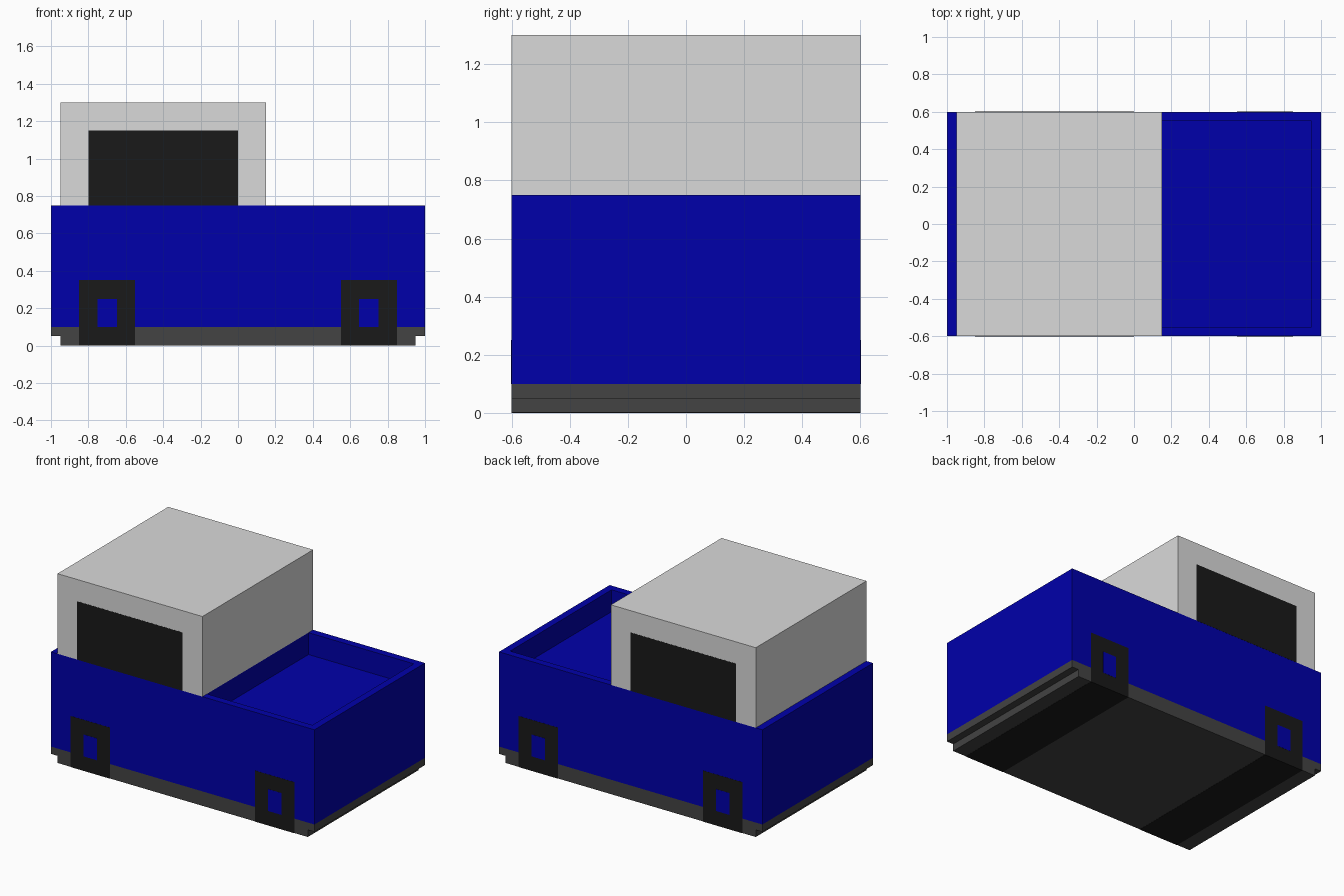
import bpy
import bmesh
from mathutils import Vector

old = bpy.data.objects.get("Cube")
if old:
    bpy.data.objects.remove(old, do_unlink=True)


def material(name, r, g, b):
    mat = bpy.data.materials.new(name)
    mat.use_nodes = True
    mat.diffuse_color = (r, g, b, 1)
    mat.node_tree.nodes["Principled BSDF"].inputs["Base Color"].default_value = (r, g, b, 1)
    return mat


blue = material("deep blue paint", 0, 0, 0.4)
silver = material("light grey", 0.7, 0.7, 0.7)
charcoal = material("dark grey", 0.057, 0.057, 0.057)
black = material("near black", 0.01, 0.01, 0.01)


def box(name, x, y, z, mat):
    """Box spanning the given (low, high) ranges."""
    bm = bmesh.new()
    bmesh.ops.create_cube(bm, size=1)
    for v in bm.verts:
        v.co = Vector([span[c > 0] for span, c in zip((x, y, z), v.co)])
    mesh = bpy.data.meshes.new(name)
    bm.to_mesh(mesh)
    bm.free()
    mesh.materials.append(mat)
    obj = bpy.data.objects.new(name, mesh)
    bpy.context.collection.objects.link(obj)
    return obj


side = (-0.6, 0.6)

# Chassis: full-length sill over a slightly shorter floor
box("sill", (-1, 1), side, (0.05, 0.1), charcoal)
box("underbody", (-0.95, 0.95), side, (0.001, 0.05), charcoal)

# Body with a recessed cargo bed
body = box("body", (-1, 1), side, (0.1, 0.75), blue)
bm = bmesh.new()
bm.from_mesh(body.data)
bmesh.ops.bisect_plane(bm, geom=bm.verts[:] + bm.edges[:] + bm.faces[:],
                       plane_co=(0.1, 0, 0), plane_no=(1, 0, 0))
bm.normal_update()
bed = [f for f in bm.faces if f.normal.z > 0.9 and f.calc_center_median().x > 0.1]
bmesh.ops.inset_region(bm, faces=bed, thickness=0.05, use_even_offset=True)
floor = bmesh.ops.extrude_discrete_faces(bm, faces=bed)["faces"]
for v in floor[0].verts:
    v.co.z = 0.6
bmesh.ops.recalc_face_normals(bm, faces=bm.faces[:])
bm.to_mesh(body.data)
bm.free()

# Cab
box("cab", (-0.95, 0.15), side, (0.75, 1.3), silver)

# Axle blocks form both wheels and cross the underside
wheels = (("rear", 0.7), ("front", -0.7))
for end, x in wheels:
    box(end + "_wheels", (x - 0.15, x + 0.15), (-0.601, 0.601), (0, 0.35), black)

# Side plates: windows and wheel hubs
for label, s in (("right", -1), ("left", 1)):
    box(label + "_window", (-0.8, 0), sorted((s * 0.598, s * 0.601)), (0.75, 1.15), black)
    for end, x in wheels:
        box(f"{label}_{end}_hub", (x - 0.052, x + 0.052),
            sorted((s * 0.599, s * 0.602)), (0.1, 0.25), blue)
